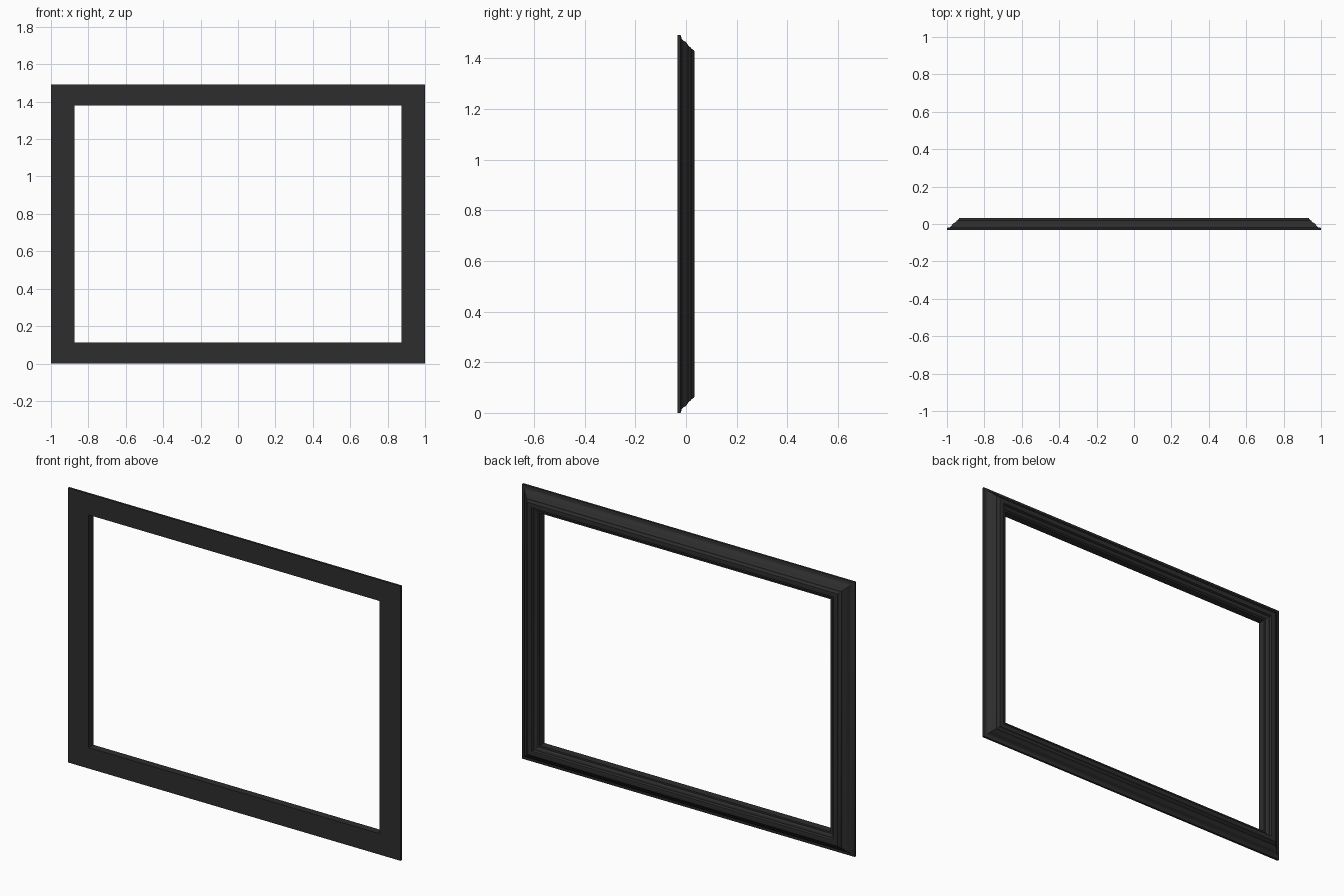
import bpy, bmesh, math

if "Cube" in bpy.data.objects:
    bpy.data.objects.remove(bpy.data.objects["Cube"])

# Moulding cross-section: (distance in from outer edge, y depth)
profile = [(0.0, -0.033), (0.0, -0.021), (0.005, -0.019), (0.014, -0.018), (0.021, -0.014),
           (0.026, -0.007), (0.030, 0.0), (0.036, 0.004), (0.045, 0.009), (0.051, 0.015),
           (0.053, 0.019), (0.058, 0.021), (0.062, 0.026), (0.066, 0.032), (0.072, 0.033),
           (0.088, 0.033), (0.094, 0.031), (0.097, 0.026), (0.099, 0.020), (0.106, 0.019),
           (0.112, 0.015), (0.116, 0.008), (0.125, 0.007), (0.125, -0.033)]
HALF_W, HEIGHT, Z_SCALE = 1.0, 1.492, 0.91

mat = bpy.data.materials.new("charcoal black")
mat.diffuse_color = (0.026, 0.026, 0.026, 1)
mat.use_nodes = True
mat.node_tree.nodes["Principled BSDF"].inputs["Base Color"].default_value = mat.diffuse_color

# Mitred picture frame: four corner sections bridged into a closed ring
bm = bmesh.new()
rings = []
for sx, top in ((-1, 0), (1, 0), (1, 1), (-1, 1)):
    ring = []
    for d, y in profile:
        dz = d * Z_SCALE
        ring.append(bm.verts.new((sx * (HALF_W - d), y, HEIGHT - dz if top else dz)))
    rings.append(ring)
n = len(profile)
for i in range(4):
    a, b = rings[i], rings[(i + 1) % 4]
    for j in range(n):
        k = (j + 1) % n
        bm.faces.new((a[j], b[j], b[k], a[k]))
bmesh.ops.recalc_face_normals(bm, faces=bm.faces)
mesh = bpy.data.meshes.new("picture_frame")
bm.to_mesh(mesh)
bm.free()
mesh.materials.append(mat)
frame = bpy.data.objects.new("picture_frame", mesh)
bpy.context.collection.objects.link(frame)
bpy.context.view_layer.objects.active = frame
frame.select_set(True)
bpy.ops.object.shade_smooth_by_angle(angle=math.radians(35))
